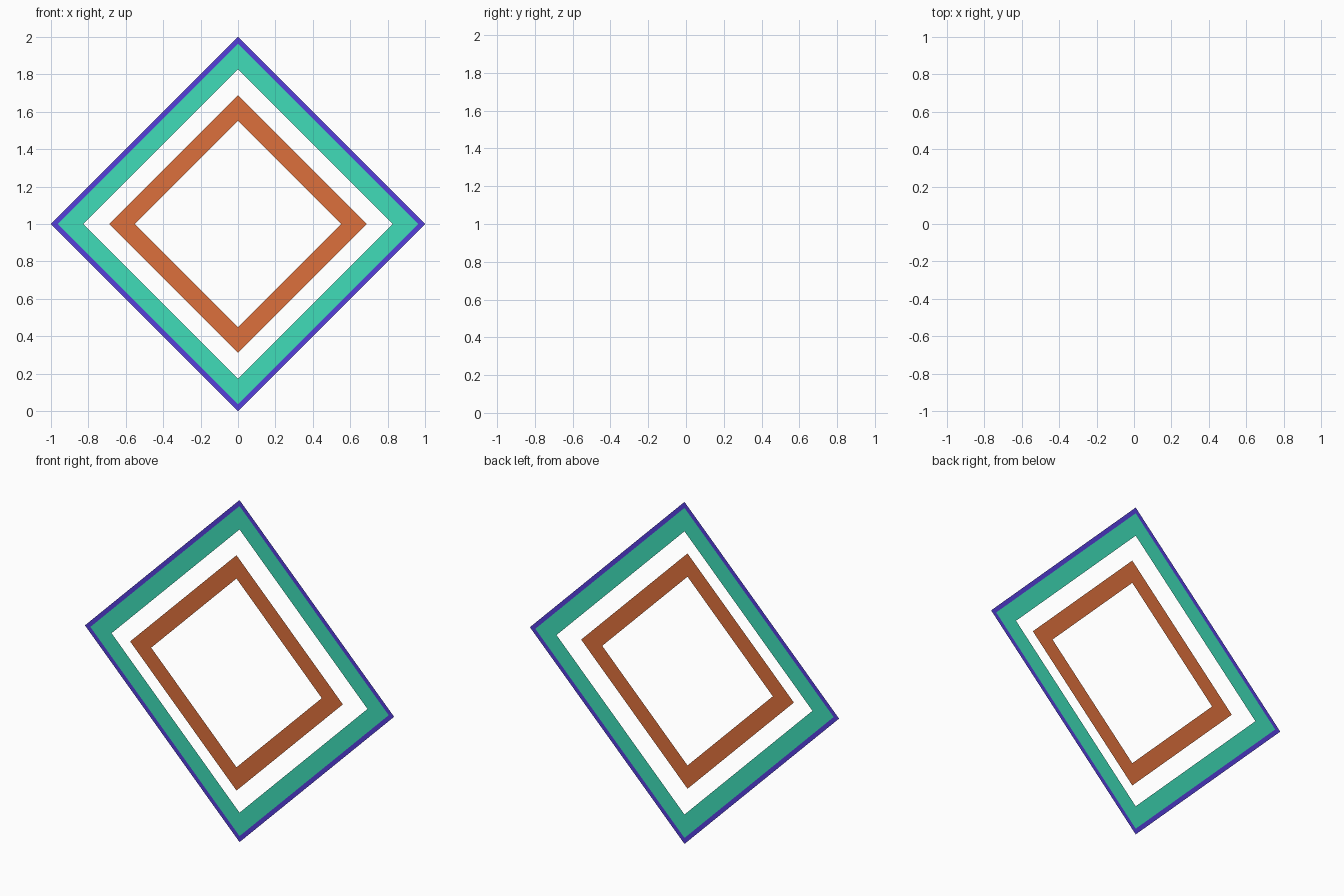
import bpy, bmesh
from math import cos, sin, pi

if "Cube" in bpy.data.objects:
    bpy.data.objects.remove(bpy.data.objects["Cube"])


def diamond_ring(name, outer, inner, y, color):
    """Flat square frame standing on its corner, facing -y."""
    bm = bmesh.new()
    loops = [[bm.verts.new((r * cos(i * pi / 2), y, 1 + r * sin(i * pi / 2)))
              for i in range(4)] for r in (outer, inner)]
    o, n = loops
    for i in range(4):
        j = (i + 1) % 4
        bm.faces.new((o[i], o[j], n[j], n[i]))
    mesh = bpy.data.meshes.new(name)
    bm.to_mesh(mesh)
    bm.free()
    mat = bpy.data.materials.new(name + "_color")
    mat.diffuse_color = color
    mat.use_nodes = True
    mat.node_tree.nodes["Principled BSDF"].inputs["Base Color"].default_value = mat.diffuse_color
    mesh.materials.append(mat)
    bpy.context.collection.objects.link(bpy.data.objects.new(name, mesh))


# Thin outer border and wide band share the back plane
diamond_ring("outer_border", 1.0, 0.965, 0.014, (0.09, 0.05, 0.70, 1))
diamond_ring("outer_band", 0.965, 0.828, 0.014, (0.05, 0.72, 0.48, 1))
# Inner band sits slightly in front
diamond_ring("inner_band", 0.688, 0.552, -0.014, (0.72, 0.16, 0.045, 1))
